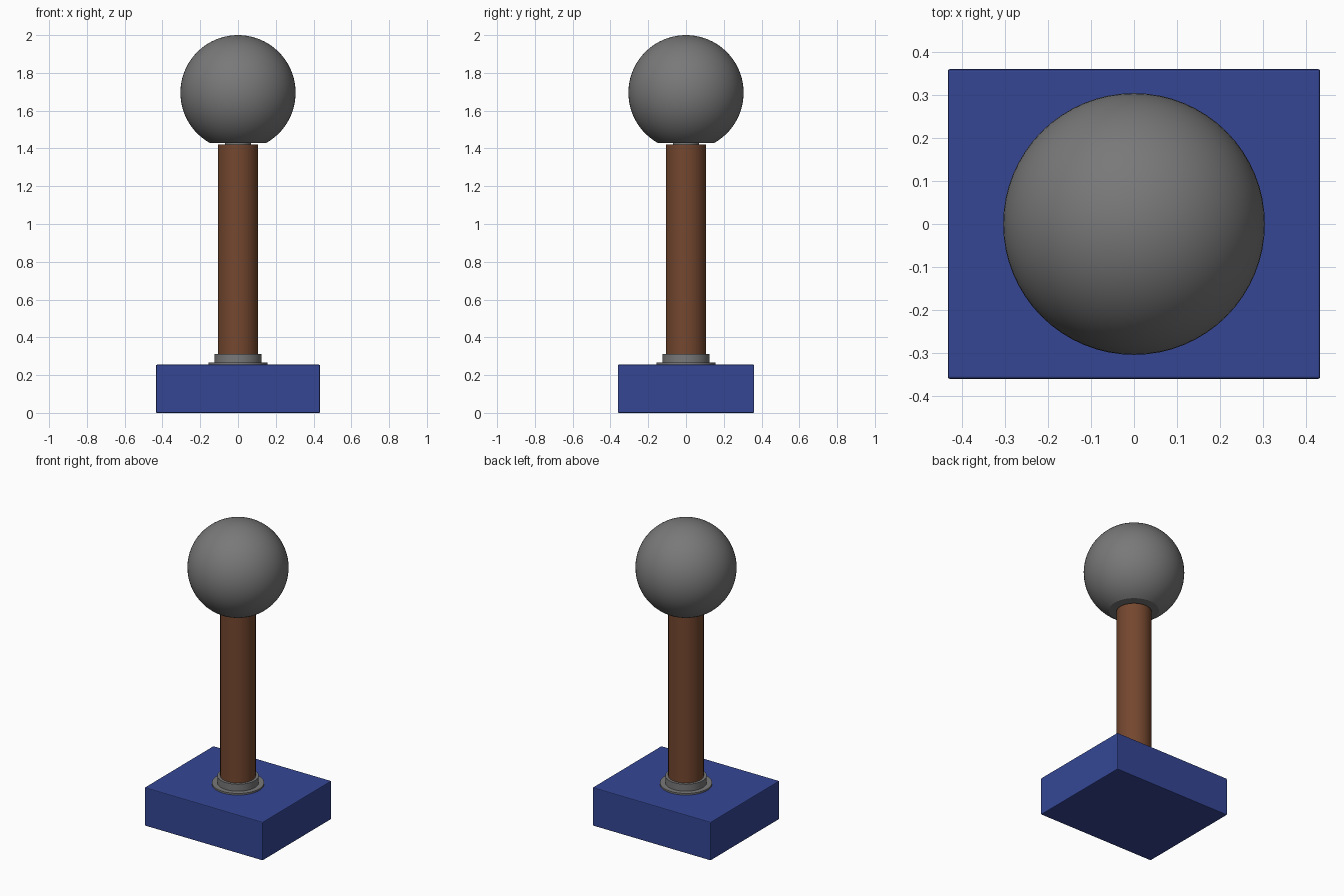
import bpy
import math

cube = bpy.data.objects.get("Cube")
if cube:
    bpy.data.objects.remove(cube, do_unlink=True)


def material(name, rgb):
    mat = bpy.data.materials.new(name)
    mat.use_nodes = True
    mat.diffuse_color = (*rgb, 1)
    mat.node_tree.nodes["Principled BSDF"].inputs["Base Color"].default_value = (*rgb, 1)
    return mat


blue = material("blue paint", (0.035, 0.062, 0.30))
brown = material("brown wood", (0.175, 0.063, 0.028))
grey = material("grey metal", (0.19, 0.19, 0.19))


def lathe(name, profile, mat, steps=64):
    """Revolve (radius, z) points, listed bottom to top, about the z axis."""
    verts, faces, rings = [], [], []
    for r, z in profile:
        start = len(verts)
        count = steps if r > 1e-5 else 1
        verts += [(r * math.cos(math.tau * i / steps), r * math.sin(math.tau * i / steps), z)
                  for i in range(count)]
        rings.append([start + i % count for i in range(steps)])
    for low, high in zip(rings, rings[1:]):
        for i in range(steps):
            j = (i + 1) % steps
            quad = [low[i], low[j], high[j], high[i]]
            faces.append(list(dict.fromkeys(quad)))
    mesh = bpy.data.meshes.new(name)
    mesh.from_pydata(verts, [], faces)
    mesh.materials.append(mat)
    obj = bpy.data.objects.new(name, mesh)
    bpy.context.collection.objects.link(obj)
    bpy.ops.object.select_all(action="DESELECT")
    obj.select_set(True)
    bpy.context.view_layer.objects.active = obj
    bpy.ops.object.shade_smooth_by_angle(angle=math.radians(30))
    return obj


def cylinder(name, radius, bottom, top, mat):
    return lathe(name, [(0, bottom), (radius, bottom), (radius, top), (0, top)], mat)


# Rectangular base block with slightly eased edges
base_height = 0.255
bpy.ops.mesh.primitive_cube_add(size=1, location=(0, 0, base_height / 2))
base = bpy.context.object
base.name = "base_block"
base.scale = (0.868, 0.722, base_height)
bpy.ops.object.transform_apply(location=False, rotation=False, scale=True)
base.data.materials.append(blue)
bevel = base.modifiers.new("eased edges", "BEVEL")
bevel.width = 0.005
bevel.segments = 2

# Metal flange and collar holding the shaft
cylinder("flange", 0.157, 0.25, 0.266, grey)
cylinder("collar", 0.125, 0.26, 0.312, grey)

# Wooden shaft
cylinder("shaft", 0.107, 0.305, 1.42, brown)

# Short neck between shaft and ball
cylinder("neck", 0.07, 1.41, 1.44, grey)

# Ball with a flat cut underneath
radius, centre, cut = 0.305, 1.695, 1.43
first = math.asin((cut - centre) / radius)
rows = 32
angles = [first + (math.pi / 2 - first) * i / rows for i in range(rows)]
ball = [(0, cut)]
ball += [(radius * math.cos(a), centre + radius * math.sin(a)) for a in angles]
ball.append((0, centre + radius))
lathe("ball", ball, grey)
